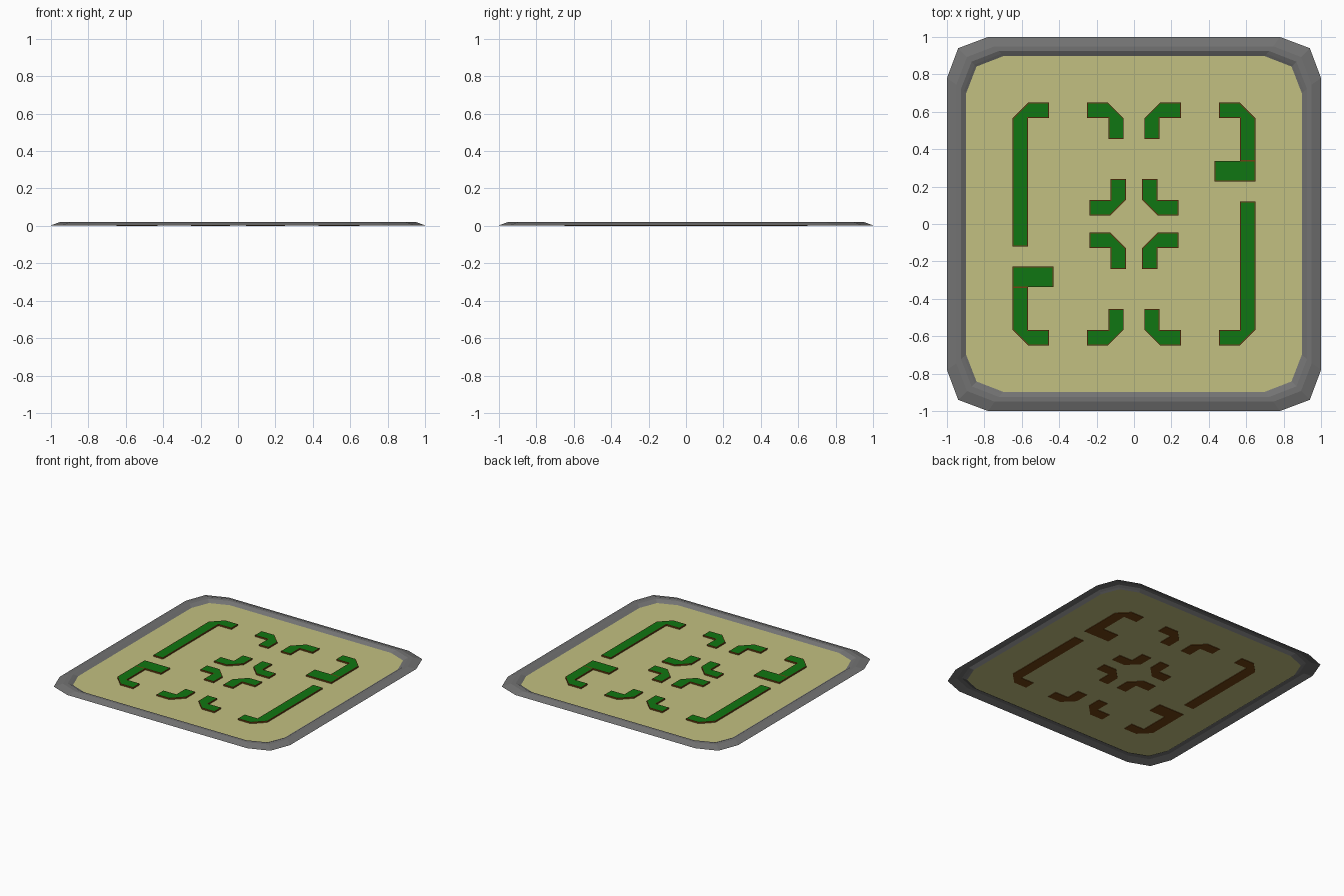
import bpy, bmesh

if "Cube" in bpy.data.objects:
    bpy.data.objects.remove(bpy.data.objects["Cube"])

def material(name, rgb):
    m = bpy.data.materials.new(name)
    m.diffuse_color = (*rgb, 1)
    m.use_nodes = True
    m.node_tree.nodes["Principled BSDF"].inputs["Base Color"].default_value = m.diffuse_color
    return m

STONE = material("stone", (0.17, 0.17, 0.17))
SAND = material("sand", (0.54, 0.53, 0.22))
LEAF = material("leaf", (0.005, 0.18, 0.006))
SOIL = material("soil", (0.16, 0.055, 0.006))

def finish(name, bm, mats):
    me = bpy.data.meshes.new(name)
    bm.to_mesh(me)
    bm.free()
    for m in mats:
        me.materials.append(m)
    ob = bpy.data.objects.new(name, me)
    bpy.context.collection.objects.link(ob)

def ring(bm, h, a, m, z):
    """Square loop with two-step cut corners, counter-clockwise."""
    corner = [(h, a), (m, m), (a, h)]
    pts = []
    for _ in range(4):
        pts += corner
        corner = [(-y, x) for x, y in corner]
    return [bm.verts.new((x, y, z)) for x, y in pts]

# rim: raised border swept through a few rings
FLOOR_Z = 0.004
bm = bmesh.new()
loops = [ring(bm, *r) for r in [(1, .78, .94, .003), (.95, .745, .893, .021),
                                (.925, .722, .868, .021), (.91, .71, .852, .012),
                                (.897, .70, .842, FLOOR_Z)]]
for o, i in zip(loops, loops[1:]):
    for k in range(12):
        n = (k + 1) % 12
        bm.faces.new((o[k], o[n], i[n], i[k]))
finish("rim", bm, [STONE])

# floor
bm = bmesh.new()
bm.faces.new(ring(bm, .897, .70, .842, FLOOR_Z))
finish("floor", bm, [SAND])

def hedge(name, pts, sx=1, sy=1):
    """Brown block with a slightly inset green top."""
    bm = bmesh.new()
    f = bm.faces.new([bm.verts.new((x * sx, y * sy, 0)) for x, y in pts])
    f.normal_update()
    if f.normal.z < 0:
        f.normal_flip()
    base = bmesh.ops.extrude_face_region(bm, geom=[f], use_keep_orig=True)
    top = [g for g in base["geom"] if isinstance(g, bmesh.types.BMFace)][0]
    for v in top.verts:
        v.co.z = 0.015
    bmesh.ops.recalc_face_normals(bm, faces=bm.faces)
    bmesh.ops.inset_region(bm, faces=[top], thickness=0.005, use_even_offset=True)
    for face in bm.faces:
        face.material_index = 1
    top.material_index = 0
    finish(name, bm, [LEAF, SOIL])

def corner_pts(cx, cy, dx, dy, lx, ly, w=.082, c=.085):
    """L shape with a chamfered corner; arms run along dx and dy."""
    local = [(0, ly), (0, c), (c, 0), (lx, 0), (lx, w), (w, w), (w, ly)]
    return [(cx + dx * x, cy + dy * y) for x, y in local]

# small corner hedges: four outer, four central
for sx in (1, -1):
    for sy in (1, -1):
        hedge("edge_hedge", corner_pts(.055, .65, 1, -1, .195, .195), sx, sy)
        hedge("centre_hedge", corner_pts(.043, .045, 1, 1, .195, .195), sx, sy)

# side hedges, repeated by a half turn
for s in (1, -1):
    hedge("long_hedge", corner_pts(-.65, .65, 1, -1, .195, .77), s, s)
    hedge("short_hedge", corner_pts(-.65, -.65, 1, 1, .195, .312), s, s)
    hedge("block_hedge", [(-.65, -.338), (-.43, -.338), (-.43, -.228), (-.65, -.228)], s, s)
